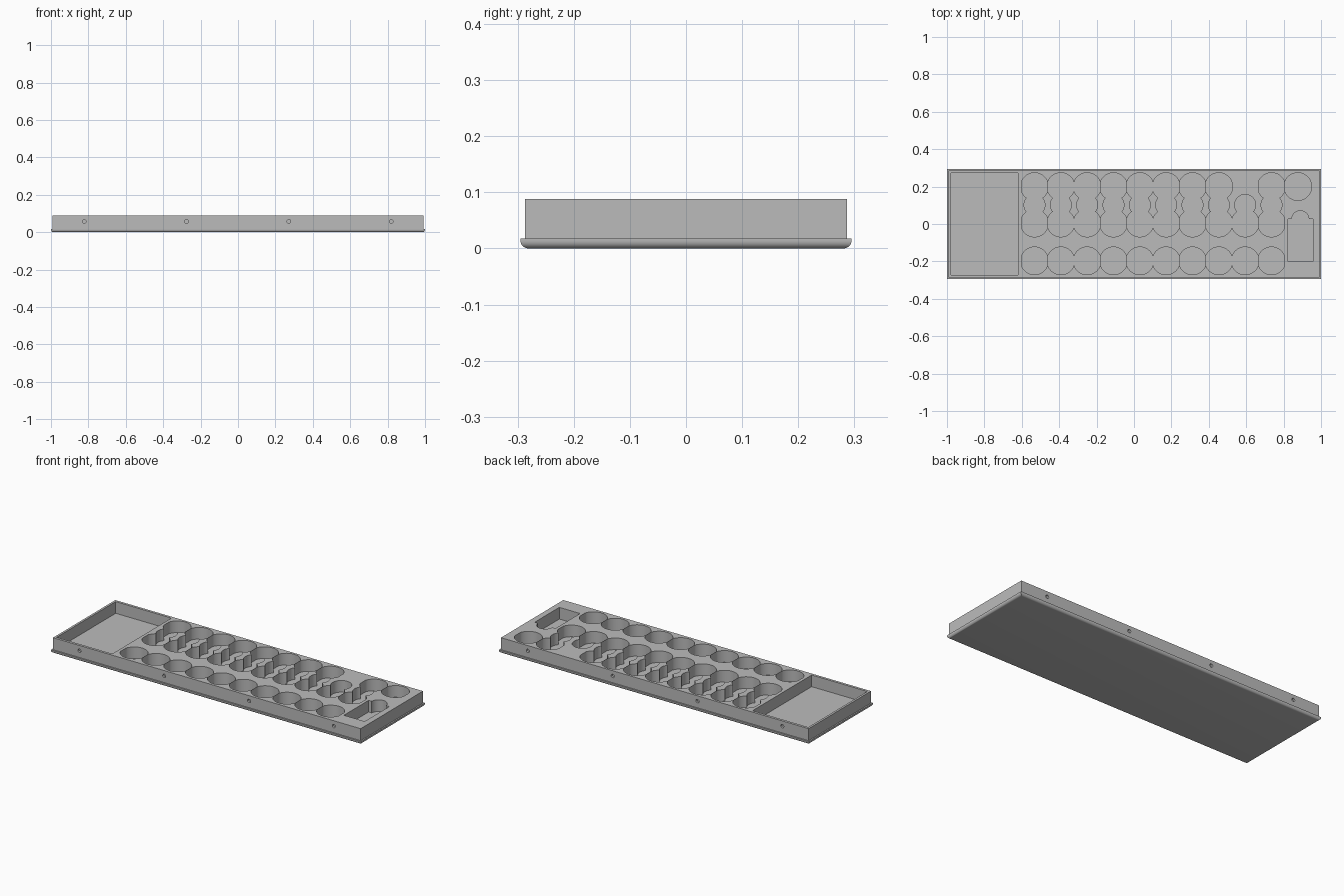
import bpy
import bmesh
import math
from mathutils import Matrix, Vector

if "Cube" in bpy.data.objects:
    bpy.data.objects.remove(bpy.data.objects["Cube"], do_unlink=True)

grey = bpy.data.materials.new("grey plastic")
grey.use_nodes = True
grey.diffuse_color = (0.5, 0.5, 0.5, 1)
grey.node_tree.nodes["Principled BSDF"].inputs["Base Color"].default_value = (0.5, 0.5, 0.5, 1)

TOP, FLOOR, PLATE = 0.088, 0.02, 0.018
HALF_Y = 0.287


def make_object(name, bm):
    bmesh.ops.recalc_face_normals(bm, faces=bm.faces)
    mesh = bpy.data.meshes.new(name)
    bm.to_mesh(mesh)
    bm.free()
    mesh.materials.append(grey)
    obj = bpy.data.objects.new(name, mesh)
    bpy.context.collection.objects.link(obj)
    return obj


def add_box(bm, x0, x1, y0, y1, z0, z1):
    size = Matrix.Diagonal((x1 - x0, y1 - y0, z1 - z0, 1))
    centre = Matrix.Translation(((x0 + x1) / 2, (y0 + y1) / 2, (z0 + z1) / 2))
    return bmesh.ops.create_cube(bm, size=1, matrix=centre @ size)["verts"]


def add_well(bm, x, y, radius, half_width=1.0, segments=48):
    """Round pocket, its sides flattened at half_width to leave a thin partition."""
    ring = []
    for i in range(segments):
        a = 2 * math.pi * (i + 0.5) / segments
        dx = max(-half_width, min(half_width, radius * math.cos(a)))
        ring.append(bm.verts.new((x + dx, y + radius * math.sin(a), FLOOR)))
    face = bm.faces.new(ring)
    out = bmesh.ops.extrude_face_region(bm, geom=[face])["geom"]
    lifted = [v for v in out if isinstance(v, bmesh.types.BMVert)]
    bmesh.ops.translate(bm, verts=lifted, vec=Vector((0, 0, TOP)))


def shade(obj):
    bpy.ops.object.select_all(action="DESELECT")
    obj.select_set(True)
    bpy.context.view_layer.objects.active = obj
    bpy.ops.object.shade_smooth_by_angle(angle=math.radians(30))


# Base plate with a rounded lower rim
bm = bmesh.new()
add_box(bm, -1, 1, -0.295, 0.295, 0, PLATE)
rim = [e for e in bm.edges if all(v.co.z < 0.001 for v in e.verts)]
bmesh.ops.bevel(bm, geom=rim, offset=0.014, segments=6, profile=0.5, affect="EDGES")
plate = make_object("base_plate", bm)

# Tray body
bm = bmesh.new()
add_box(bm, -0.992, 0.992, -HALF_Y, HALF_Y, PLATE - 0.002, TOP)
body = make_object("tray_body", bm)

# Pocket cutters: large bin, notched slot, three rows of wells and finger gaps
bm = bmesh.new()
add_box(bm, -0.979, -0.62, -0.272, 0.272, FLOOR, TOP + FLOOR)
add_box(bm, 0.823, 0.957, -0.2, 0.027, FLOOR, TOP + FLOOR)
add_well(bm, 0.889, 0.025, 0.046)
for col in range(11):
    x = -0.532 + 0.1408 * col
    if col != 8:
        add_well(bm, x, 0.2, 0.074, 0.0698)
    if col < 10:
        add_well(bm, x, 0.005, 0.074, 0.0698)
        add_well(bm, x, -0.197, 0.074, 0.0698)
        add_well(bm, x, 0.102, 0.056)
pockets = make_object("pocket_cutter", bm)

# Small blind holes along both long sides
bm = bmesh.new()
for x in (-0.822, -0.275, 0.272, 0.819):
    for side in (-1, 1):
        place = Matrix.Translation((x, side * HALF_Y, 0.057)) @ Matrix.Rotation(math.pi / 2, 4, "X")
        bmesh.ops.create_cone(bm, cap_ends=True, segments=24, radius1=0.01,
                              radius2=0.01, depth=0.024, matrix=place)
holes = make_object("side_hole_cutter", bm)

for cutter in (pockets, holes):
    cutter.hide_render = True
    mod = body.modifiers.new(cutter.name, "BOOLEAN")
    mod.operation = "DIFFERENCE"
    mod.solver = "EXACT"
    mod.use_self = True
    mod.object = cutter

# Keep only the finished cut body
bpy.context.view_layer.update()
evaluated = body.evaluated_get(bpy.context.evaluated_depsgraph_get())
cut_mesh = bpy.data.meshes.new_from_object(evaluated)
body.modifiers.clear()
body.data = cut_mesh
for cutter in (pockets, holes):
    bpy.data.objects.remove(cutter, do_unlink=True)

shade(plate)
shade(body)
